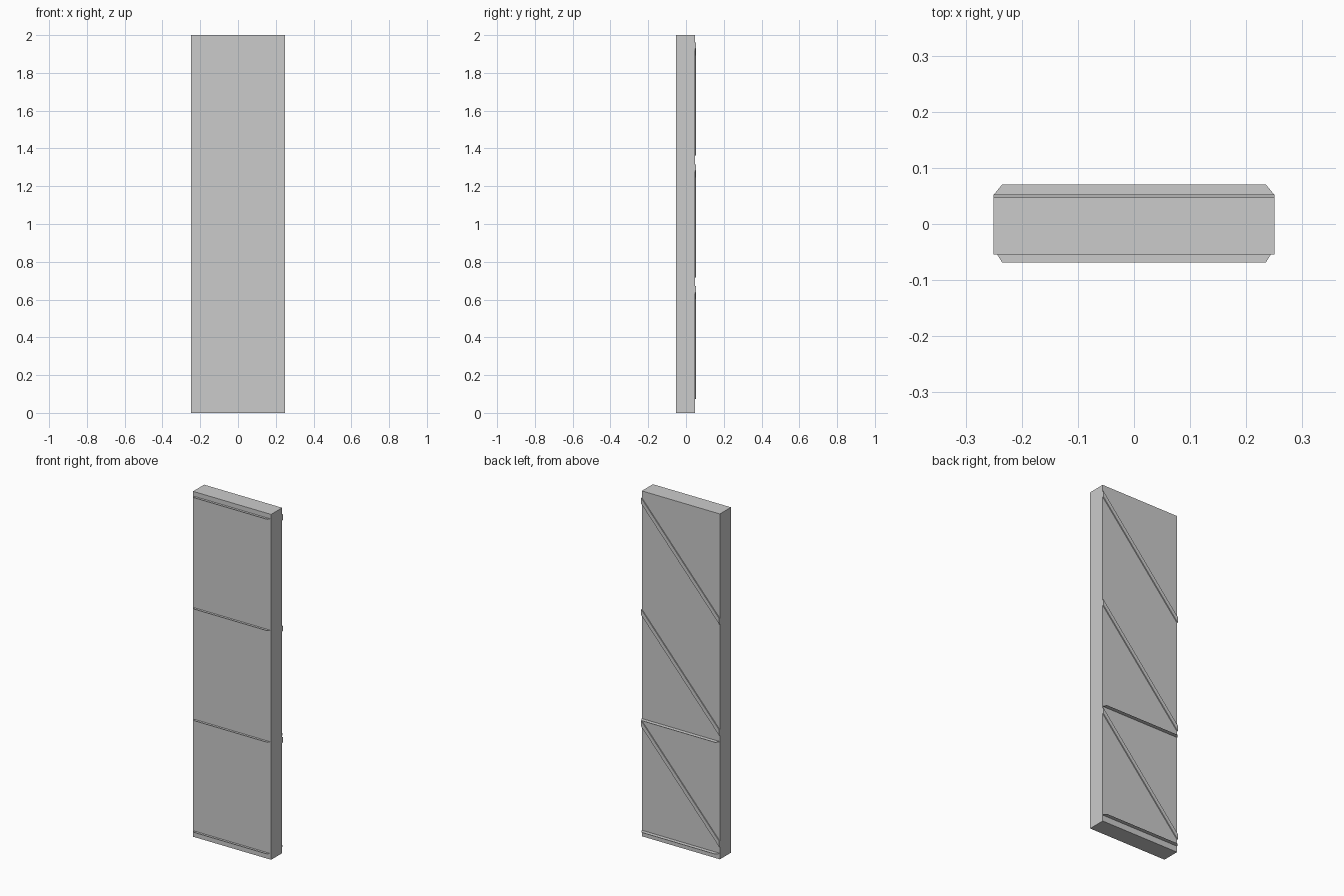
import bpy, bmesh

if "Cube" in bpy.data.objects:
    bpy.data.objects.remove(bpy.data.objects["Cube"])

BACK, FRONT = 0.047, -0.054      # panel faces
HALF = 0.25                      # half width


def make_object(name, bm):
    mesh = bpy.data.meshes.new(name)
    bm.to_mesh(mesh)
    bm.free()
    obj = bpy.data.objects.new(name, mesh)
    bpy.context.collection.objects.link(obj)
    return obj


def sheet(name, points):
    """Single flat face."""
    bm = bmesh.new()
    bm.faces.new([bm.verts.new(p) for p in points])
    return make_object(name, bm)


def prism(name, outline, y0, y1):
    """Outline in x-z extruded from y0 to y1."""
    bm = bmesh.new()
    face = bm.faces.new([bm.verts.new((x, y0, z)) for x, z in outline])
    ext = bmesh.ops.extrude_face_region(bm, geom=[face])
    verts = [g for g in ext["geom"] if isinstance(g, bmesh.types.BMVert)]
    bmesh.ops.translate(bm, verts=verts, vec=(0, y1 - y0, 0))
    bmesh.ops.recalc_face_normals(bm, faces=bm.faces)
    return make_object(name, bm)


# Main slab
prism("panel", [(-HALF, 0), (HALF, 0), (HALF, 2), (-HALF, 2)], FRONT, BACK)

# Thin horizontal fins with clipped corners: four in front, two behind
for i, z in enumerate((0.035, 0.682, 1.328, 1.973)):
    sheet(f"front_fin_{i + 1}", [(-0.235, -0.0685, z), (0.235, -0.0685, z),
                                 (0.244, FRONT, z), (-0.244, FRONT, z)])
    if i < 2:
        sheet(f"back_fin_{i + 1}", [(-HALF, BACK, z), (HALF, BACK, z),
                                    (HALF, 0.052, z), (0.235, 0.0705, z),
                                    (-0.235, 0.0705, z), (-HALF, 0.052, z)])

# Shallow diagonal braces on the back
for i in range(3):
    z = 0.073 + 0.645 * i
    prism(f"diagonal_brace_{i + 1}",
          [(-HALF, z), (HALF, z + 0.565), (HALF, z + 0.598), (-HALF, z + 0.033)],
          BACK, 0.053)
